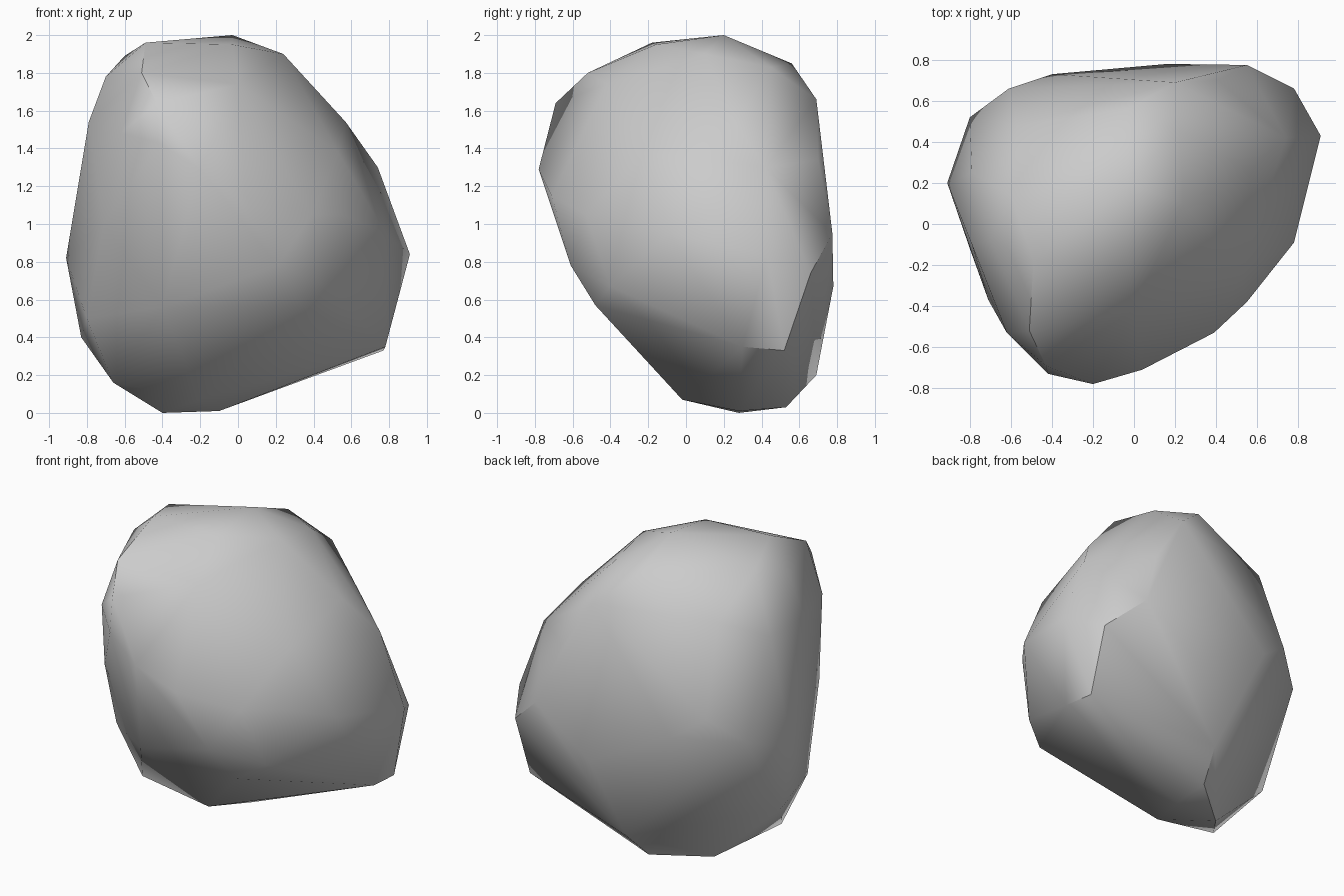
import bpy, bmesh, math

# Corner points of the boulder, grouped by zone
front_ridge = [(-.51, -.52, 1.80), (-.43, -.69, 1.64), (-.42, -.73, 1.43), (-.2, -.78, 1.29),
               (.04, -.71, 1.15), (.21, -.61, .78), (.33, -.48, .57)]
right_side = [(.39, -.53, 1.05), (.55, -.38, 1.05), (.48, -.40, .67), (.78, .30, .35),
              (.77, .52, .33), (.91, .43, .84), (.78, .66, .74), (.78, -.09, .95),
              (.74, .42, 1.30), (.57, .26, 1.54), (.53, -.22, 1.38), (.45, .5, 1.53)]
crown = [(.24, .1, 1.90), (-.03, .56, 1.85), (-.03, .2, 2.0), (-.03, -.16, 1.95),
         (-.49, -.18, 1.96), (-.6, .14, 1.89), (-.70, -.08, 1.78), (-.57, .48, 1.66),
         (.22, .45, 1.83), (0, -.42, 1.74)]
left_side = [(-.79, -.1, 1.54), (-.79, .25, 1.54), (-.91, .2, .82), (-.83, .2, .40),
             (-.62, -.53, 1.48), (-.71, -.37, 1.0), (-.8, -.12, .5), (-.8, .52, .95),
             (-.40, -.44, .56)]
back = [(.55, .775, .95), (.16, .78, .67), (-.4, .73, .95), (-.61, .66, 1.1),
        (.2, .69, 1.66), (.41, .70, 1.34)]
base = [(-.66, -.05, .16), (-.40, .28, 0), (-.10, .28, .01), (-.2, -.02, .07),
        (-.10, .53, .03), (-.05, .69, .2)]

# Wrap the points in a faceted skin
bm = bmesh.new()
for p in front_ridge + right_side + crown + left_side + back + base:
    bm.verts.new(p)
bmesh.ops.convex_hull(bm, input=bm.verts[:])
bmesh.ops.delete(bm, geom=[v for v in bm.verts if not v.link_faces], context='VERTS')
bmesh.ops.recalc_face_normals(bm, faces=bm.faces[:])

mesh = bpy.data.meshes.new("boulder")
bm.to_mesh(mesh)
bm.free()
rock = bpy.data.objects.new("boulder", mesh)
bpy.context.collection.objects.link(rock)
bpy.context.view_layer.objects.active = rock
rock.select_set(True)
bpy.ops.object.shade_smooth_by_angle(angle=math.radians(40))
